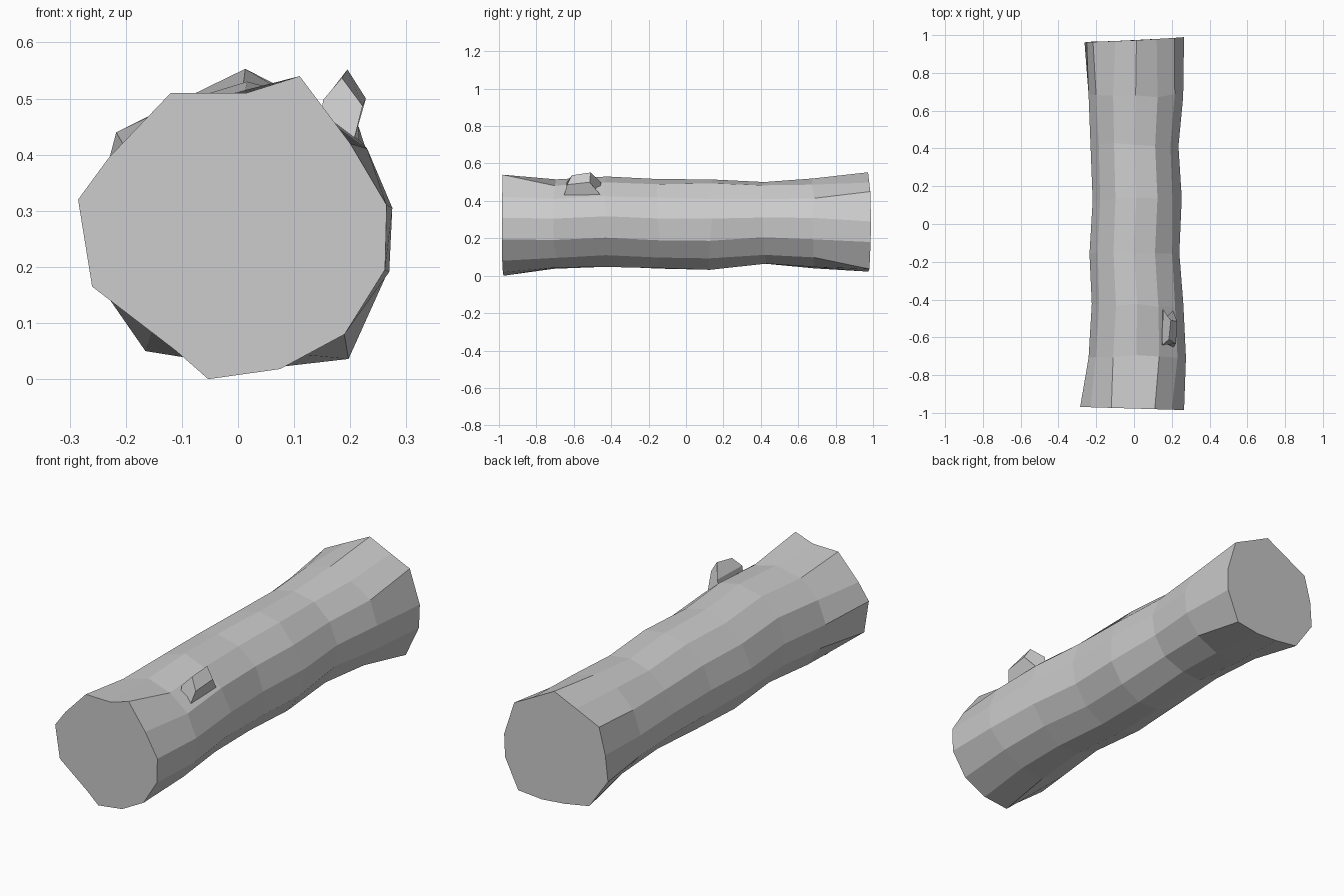
import bpy, bmesh, random
from math import sin, cos, radians

if "Cube" in bpy.data.objects:
    bpy.data.objects.remove(bpy.data.objects["Cube"])

random.seed(4)
SIDES = 13

# End outlines (x, z), counter-clockwise seen from the front
FRONT = [(.265, .31), (.20, .42), (.11, .54), (.015, .51), (-.12, .51), (-.23, .395), (-.285, .32),
         (-.26, .165), (-.11, .05), (-.053, 0), (.075, .018), (.19, .08), (.262, .195)]
BACK = [(.265, .29), (.215, .45), (.12, .498), (.013, .553), (-.1, .498), (-.217, .44), (-.25, .315),
        (-.262, .19), (-.165, .05), (-.04, .03), (.075, .022), (.197, .036), (.262, .18)]

# Middle rings: y, left, right, bottom, top
RINGS = [(-.70, -.245, .28, .035, .51), (-.43, -.22, .262, .043, .525),
         (-.15, -.232, .242, .03, .515), (.13, -.22, .252, .027, .515),
         (.42, -.228, .24, .055, .505), (.68, -.238, .265, .038, .515)]


def end_y(x, z, sign):
    """Saw cuts lean slightly."""
    return .977 + (.05 * x if sign > 0 else .03 * x) - .02 * abs(z - .33) * (sign > 0)


def middle_ring(y, left, right, bottom, top):
    cx, cz = (left + right) / 2, (bottom + top) / 2
    rx, rz = (right - left) / 2, (top - bottom) / 2
    pts = []
    for i in range(SIDES):
        a = radians(8) + i * radians(360) / SIDES
        k = 1.005 + random.uniform(-.025, .02)
        pts.append((cx + rx * k * cos(a), y + random.uniform(-.01, .01), cz + rz * k * sin(a)))
    return pts


def loft(name, rings):
    bm = bmesh.new()
    loops = [[bm.verts.new(p) for p in r] for r in rings]
    n = len(loops[0])
    for a, b in zip(loops, loops[1:]):
        for i in range(n):
            j = (i + 1) % n
            bm.faces.new((a[i], a[j], b[j], b[i]))
    bm.faces.new(loops[0])
    bm.faces.new(loops[-1])
    bmesh.ops.recalc_face_normals(bm, faces=bm.faces)
    mesh = bpy.data.meshes.new(name)
    bm.to_mesh(mesh)
    bm.free()
    obj = bpy.data.objects.new(name, mesh)
    bpy.context.collection.objects.link(obj)
    return obj


# Log trunk with flat sawn ends
rings = [[(x, -end_y(x, z, -1), z) for x, z in FRONT]]
rings += [middle_ring(*r) for r in RINGS]
rings += [[(x, end_y(x, z, 1), z) for x, z in BACK]]
loft("log_trunk", rings)

# Broken branch stub on the upper right side
stub_front = [(.205, -.655, .42), (.222, -.635, .487), (.185, -.61, .537), (.152, -.64, .498), (.14, -.64, .42)]
stub_back = [(.205, -.455, .43), (.228, -.515, .50), (.195, -.51, .552), (.155, -.455, .50), (.14, -.46, .42)]
loft("branch_stub", [stub_front, stub_back])
